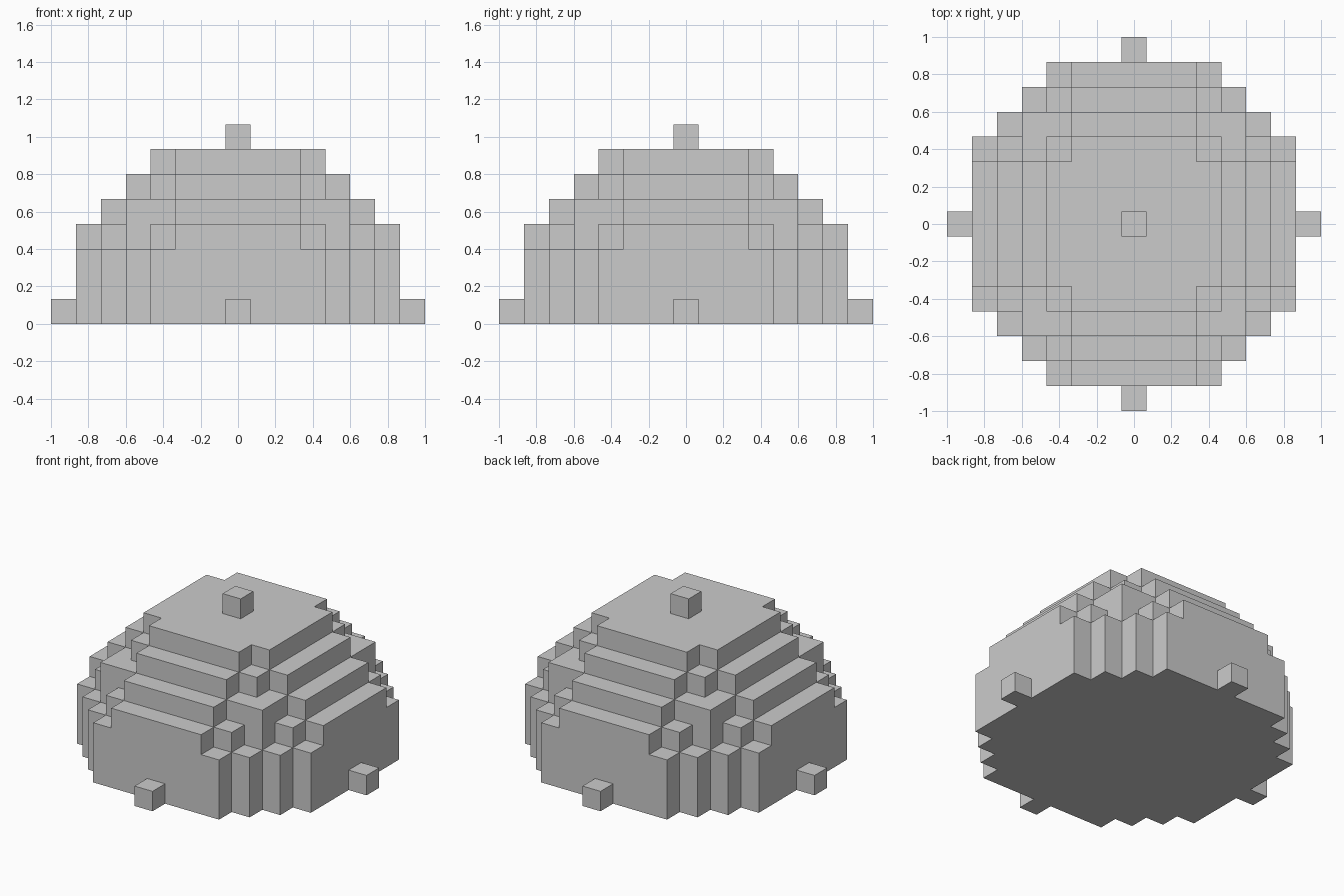
import bpy, bmesh
from mathutils import Vector

if "Cube" in bpy.data.objects:
    bpy.data.objects.remove(bpy.data.objects["Cube"])

R = 7                   # dome radius in blocks
S = 2 / (2 * R + 1)     # block size


def filled(c):
    return c.z >= 0 and c.length_squared <= R * R + 0.01


bm = bmesh.new()
span = range(-R, R + 1)
cells = [Vector((x, y, z)) for x in span for y in span for z in range(R + 1)]
axes = [Vector((1, 0, 0)), Vector((0, 1, 0)), Vector((0, 0, 1))]

# Stepped dome: one square for each exposed block side
for cell in filter(filled, cells):
    for i in range(3):
        for sign in (1, -1):
            n = axes[i] * sign
            if filled(cell + n):
                continue
            u, v = axes[(i + 1) % 3] * sign, axes[(i + 2) % 3]
            mid = cell + Vector((0, 0, 0.5)) + n / 2
            corners = [(-1, -1), (1, -1), (1, 1), (-1, 1)]
            bm.faces.new([bm.verts.new((mid + u * a / 2 + v * b / 2) * S)
                          for a, b in corners])

bmesh.ops.remove_doubles(bm, verts=bm.verts, dist=0.001)
mesh = bpy.data.meshes.new("block_dome")
bm.to_mesh(mesh)
bm.free()
bpy.context.collection.objects.link(bpy.data.objects.new("block_dome", mesh))
